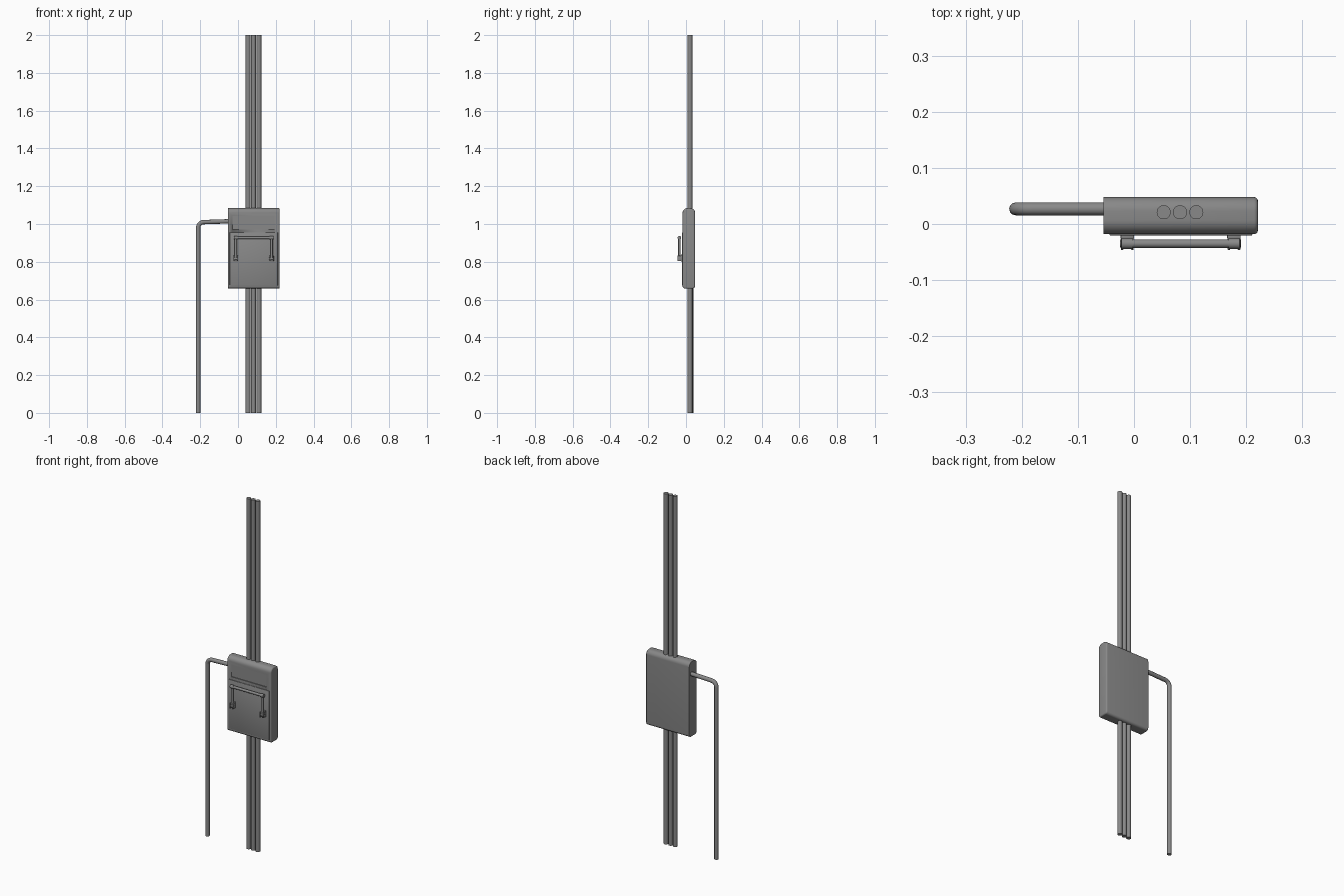
import bpy, bmesh, math
from mathutils import Vector

if "Cube" in bpy.data.objects:
    bpy.data.objects.remove(bpy.data.objects["Cube"])


def finish(obj, angle=35):
    bpy.ops.object.select_all(action='DESELECT')
    obj.select_set(True)
    bpy.context.view_layer.objects.active = obj
    bpy.ops.object.shade_smooth_by_angle(angle=math.radians(angle))
    return obj


def from_bmesh(name, bm):
    bmesh.ops.recalc_face_normals(bm, faces=bm.faces)
    mesh = bpy.data.meshes.new(name)
    bm.to_mesh(mesh)
    bm.free()
    obj = bpy.data.objects.new(name, mesh)
    bpy.context.collection.objects.link(obj)
    return obj


def box(name, lo, hi, bevel=0.0):
    lo, hi = Vector(lo), Vector(hi)
    bm = bmesh.new()
    bmesh.ops.create_cube(bm, size=1)
    bmesh.ops.scale(bm, vec=hi - lo, verts=bm.verts)
    bmesh.ops.translate(bm, vec=(lo + hi) / 2, verts=bm.verts)
    if bevel:
        bmesh.ops.bevel(bm, geom=bm.edges[:], offset=bevel, segments=2,
                        profile=0.5, affect='EDGES')
    return finish(from_bmesh(name, bm))


def rod(name, a, b, r, sides=20):
    a, b = Vector(a), Vector(b)
    bpy.ops.mesh.primitive_cylinder_add(vertices=sides, radius=r,
                                        depth=(b - a).length, location=(a + b) / 2)
    obj = bpy.context.object
    obj.name = name
    obj.rotation_euler = (b - a).to_track_quat('Z', 'Y').to_euler()
    return finish(obj)


def arc(u, v, r, start, steps=8):
    angles = [math.radians(start + 90 * i / steps) for i in range(steps + 1)]
    return [(u + r * math.cos(t), v + r * math.sin(t)) for t in angles]


# Cabinet: rounded side profile extruded along x, with a softened right end
X0, X1, Y0, Y1, Z0, Z1 = -0.054, 0.221, -0.018, 0.048, 0.658, 1.084
RT, RB = 0.025, 0.014
profile = (arc(Y1 - RT, Z1 - RT, RT, 0) + arc(Y0 + RT, Z1 - RT, RT, 90)
           + arc(Y0 + RB, Z0 + RB, RB, 180) + arc(Y1 - RB, Z0 + RB, RB, 270))
bm = bmesh.new()
face = bm.faces.new([bm.verts.new((X0, y, z)) for y, z in profile])
ext = bmesh.ops.extrude_face_region(bm, geom=[face], use_keep_orig=True)
bmesh.ops.translate(bm, vec=(X1 - X0, 0, 0),
                    verts=[g for g in ext['geom'] if isinstance(g, bmesh.types.BMVert)])
end_edges = [e for e in bm.edges if all(v.co.x > X1 - 0.001 for v in e.verts)]
bmesh.ops.bevel(bm, geom=end_edges, offset=0.007, segments=3,
                profile=0.5, affect='EDGES')
cabinet = from_bmesh("cabinet", bm)

# Recessed label window in the upper front
cutter = box("window_cutter", (-0.03, -0.05, 0.972), (0.193, -0.014, 1.042))
cutter.hide_render = True
cutter.hide_set(True)
cut = cabinet.modifiers.new("window", 'BOOLEAN')
cut.operation = 'DIFFERENCE'
cut.solver = 'EXACT'
cut.object = cutter
finish(cabinet)

# Door plate on the lower front
box("door_plate", (-0.044, -0.0205, 0.675), (0.211, -0.01, 0.955), 0.002)

# Three riser pipes passing through the cabinet
for i in range(3):
    x = 0.053 + 0.029 * i
    rod(f"riser_pipe_{i + 1}", (x, 0.021, 0), (x, 0.021, 2), 0.0125, 24)

# Side pipe with a rounded elbow
path = [(-0.03, 1.015)] + arc(-0.181, 0.98, 0.03, 90, 10) + [(-0.211, 0)]
curve = bpy.data.curves.new("side_pipe", 'CURVE')
curve.dimensions = '3D'
curve.bevel_depth = 0.0115
curve.bevel_resolution = 4
curve.use_fill_caps = True
spline = curve.splines.new('POLY')
spline.points.add(len(path) - 1)
for p, (x, z) in zip(spline.points, path):
    p.co = (x, 0.027, z, 1)
spline.use_smooth = True
pipe = bpy.data.objects.new("side_pipe", curve)
bpy.context.collection.objects.link(pipe)

# Hinged handle: crossbar, two legs, and a forked bracket at each foot
HY, CX = -0.035, 0.083
rod("handle_bar", (CX - 0.095, HY, 0.927), (CX + 0.095, HY, 0.927), 0.0075)
for side, s in (("left", -1), ("right", 1)):
    x = CX + s * 0.095
    rod(f"handle_leg_{side}", (x, HY, 0.815), (x, HY, 0.93), 0.0065)
    rod(f"handle_knob_{side}", (x - 0.010, HY, 0.927), (x + 0.010, HY, 0.927), 0.0095)
    box(f"bracket_base_{side}", (x - 0.012, -0.026, 0.802),
        (x + 0.012, -0.018, 0.838), 0.0015)
    for n, e in (("outer", s), ("inner", -s)):
        ex = x + e * 0.009
        box(f"bracket_ear_{n}_{side}", (ex - 0.0025, -0.046, 0.804),
            (ex + 0.0025, -0.024, 0.832), 0.001)
    rod(f"hinge_pin_{side}", (x - 0.013, HY, 0.816), (x + 0.013, HY, 0.816), 0.007)

# Dark grey metal on every visible part
metal = bpy.data.materials.new("dark_metal")
metal.diffuse_color = (0.25, 0.25, 0.25, 1)
metal.use_nodes = True
metal.node_tree.nodes["Principled BSDF"].inputs["Base Color"].default_value = metal.diffuse_color
for obj in bpy.context.collection.objects:
    if not obj.hide_render:
        obj.data.materials.append(metal)
